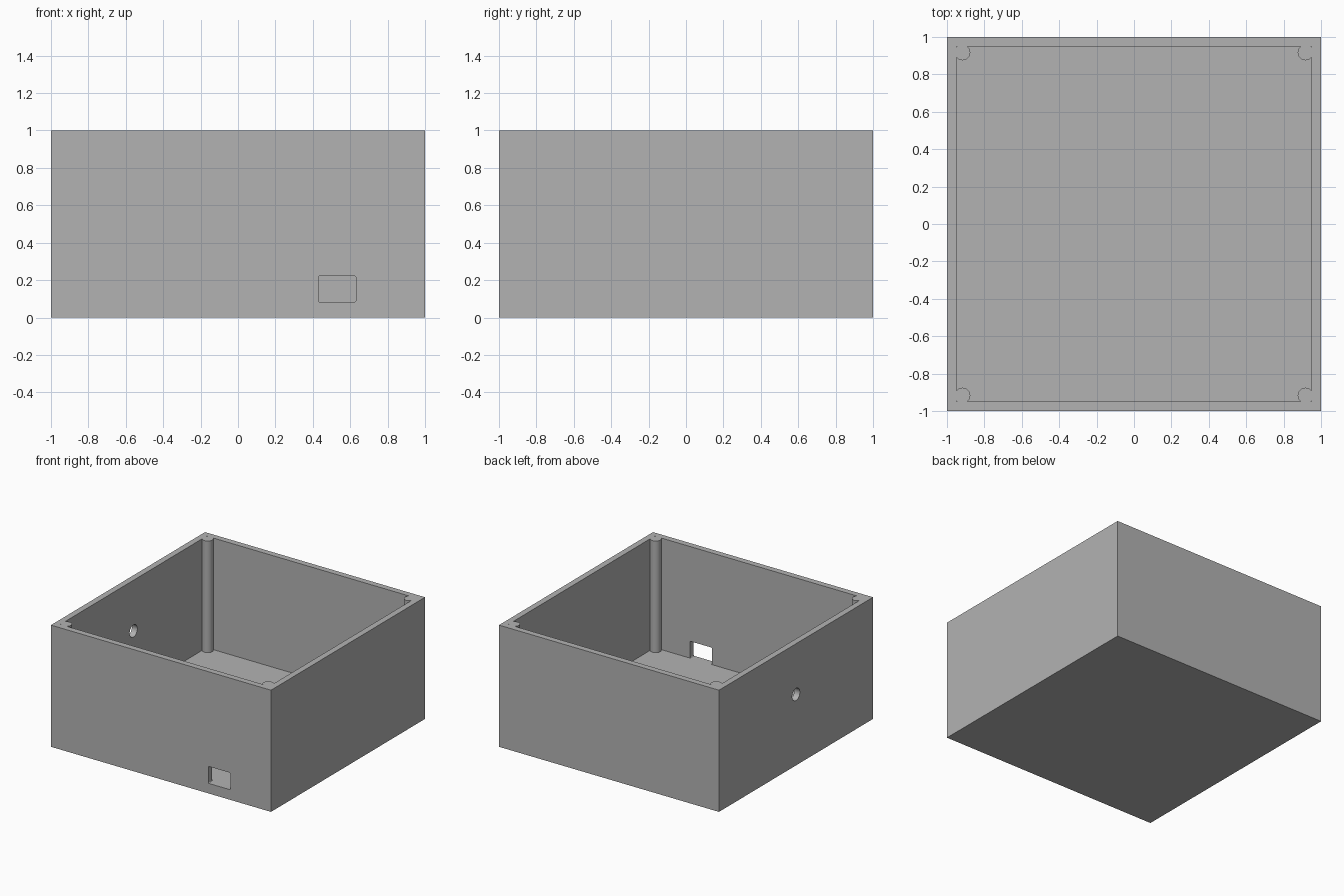
import bpy
from math import pi

default = bpy.data.objects.get("Cube")
if default:
    bpy.data.objects.remove(default)

WALL, FLOOR, HEIGHT = 0.05, 0.083, 1.0
POST_POS, POST_R = 0.917, 0.0417

grey = bpy.data.materials.new("plain grey")
grey.use_nodes = True
grey.diffuse_color = (0.45, 0.45, 0.45, 1)
grey.node_tree.nodes["Principled BSDF"].inputs["Base Color"].default_value = (0.45, 0.45, 0.45, 1)


def box(name, lo, hi):
    """Box between two opposite corners."""
    centre = [(a + b) / 2 for a, b in zip(lo, hi)]
    bpy.ops.mesh.primitive_cube_add(size=1, location=centre)
    ob = bpy.context.object
    ob.name = name
    ob.scale = [b - a for a, b in zip(lo, hi)]
    bpy.ops.object.transform_apply(location=True, rotation=True, scale=True)
    ob.data.materials.append(grey)
    return ob


def cylinder(name, radius, depth, location, rotation=(0, 0, 0)):
    bpy.ops.mesh.primitive_cylinder_add(vertices=48, radius=radius, depth=depth,
                                        location=location, rotation=rotation)
    ob = bpy.context.object
    ob.name = name
    ob.data.materials.append(grey)
    return ob


def apply(ob, mod):
    bpy.context.view_layer.objects.active = ob
    bpy.ops.object.modifier_apply(modifier=mod.name)


def combine(target, tool, operation):
    """Boolean the tool into the target and discard the tool."""
    mod = target.modifiers.new("combine", "BOOLEAN")
    mod.operation, mod.solver, mod.object = operation, "EXACT", tool
    apply(target, mod)
    bpy.data.objects.remove(tool)


# Open tray: outer block minus the inner cavity
enclosure = box("enclosure", (-1, -1, 0), (1, 1, HEIGHT))
inner = 1 - WALL
combine(enclosure, box("cavity", (-inner, -inner, FLOOR), (inner, inner, HEIGHT + 0.2)), "DIFFERENCE")

# Round corner posts, flush with the rim
post_bottom = FLOOR / 2
for sx in (-1, 1):
    for sy in (-1, 1):
        post = cylinder("corner_post", POST_R, HEIGHT - post_bottom,
                        (sx * POST_POS, sy * POST_POS, (HEIGHT + post_bottom) / 2))
        combine(enclosure, post, "UNION")

# Rectangular port with slightly rounded corners in the front wall
port = box("front_port", (0.43, -1.1, FLOOR), (0.63, -0.94, 0.222))
bevel = port.modifiers.new("rounding", "BEVEL")
bevel.width, bevel.segments, bevel.limit_method = 0.008, 3, "NONE"
apply(port, bevel)
combine(enclosure, port, "DIFFERENCE")

# Round cable hole in the -x wall
hole = cylinder("cable_hole", 0.05, 0.2, (-1, 0, 0.583), (0, pi / 2, 0))
combine(enclosure, hole, "DIFFERENCE")

# Smooth the round surfaces, keep the edges crisp
bpy.ops.object.select_all(action="DESELECT")
enclosure.select_set(True)
bpy.context.view_layer.objects.active = enclosure
bpy.ops.object.shade_smooth_by_angle(angle=pi / 6)
